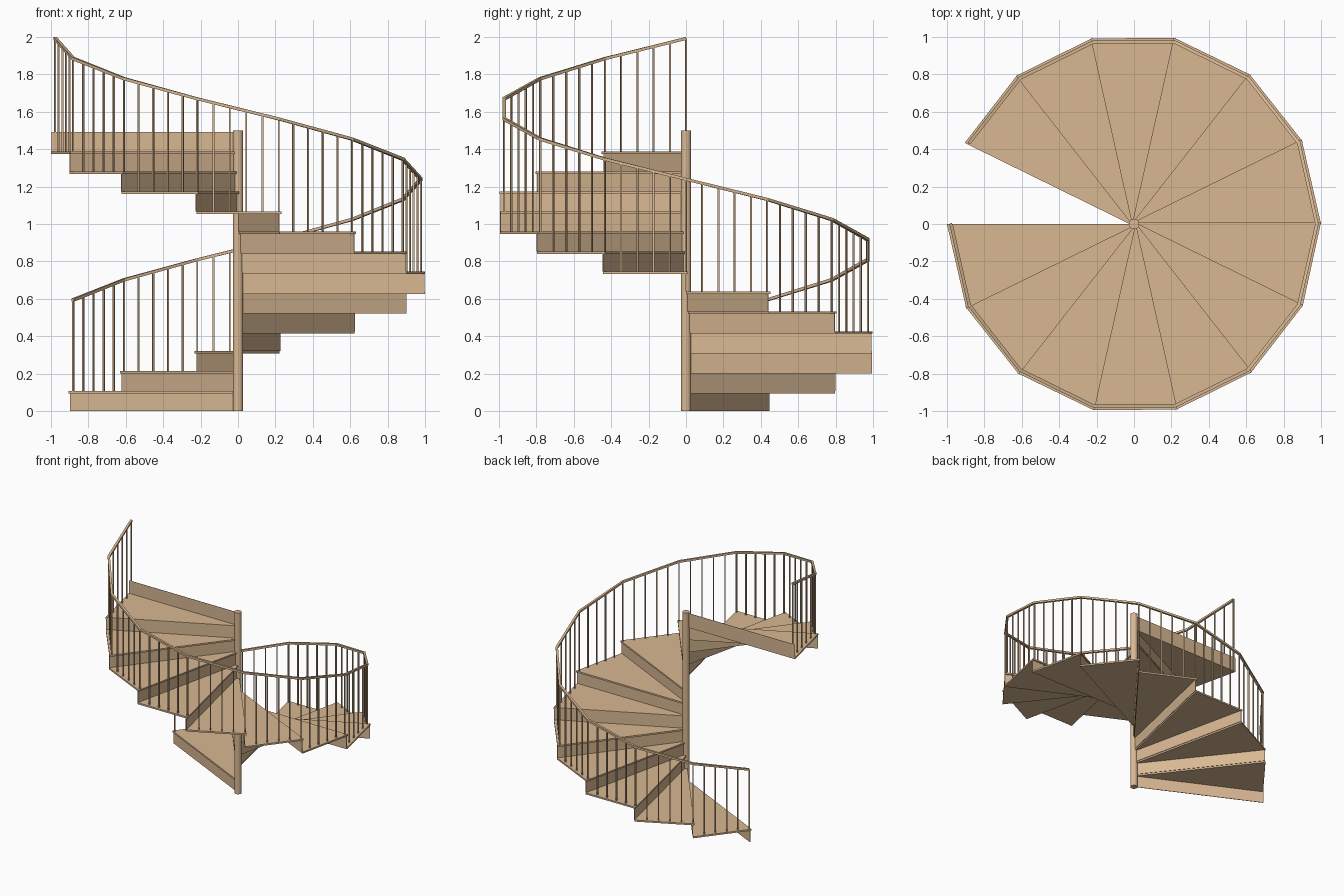
import bpy, bmesh, math
from mathutils import Vector

if "Cube" in bpy.data.objects:
    bpy.data.objects.remove(bpy.data.objects["Cube"])

STEPS = 13
ANG = 2 * math.pi / 14
RISE = 1.493 / 14
YS = 1.02            # plan is very slightly stretched in y
RAIL_R = 0.978

wood = bpy.data.materials.new("tan wood")
wood.diffuse_color = (0.69, 0.48, 0.29, 1)
wood.use_nodes = True
wood.node_tree.nodes["Principled BSDF"].inputs["Base Color"].default_value = wood.diffuse_color


def angle(i):
    return 6 * ANG - i * ANG       # climbs clockwise from the back left


def rim(i, r, z=0.0):
    a = angle(i)
    return Vector((r * math.cos(a), YS * r * math.sin(a), z))


def make(name, bm):
    bmesh.ops.recalc_face_normals(bm, faces=bm.faces)
    me = bpy.data.meshes.new(name)
    bm.to_mesh(me)
    bm.free()
    me.materials.append(wood)
    ob = bpy.data.objects.new(name, me)
    bpy.context.collection.objects.link(ob)
    return ob


def prism(bm, pts, z_low, z_high):
    """Extrude a plan outline; heights may vary per corner."""
    n = len(pts)
    lo = [bm.verts.new((p.x, p.y, z_low)) for p in pts]
    hi = [bm.verts.new((p.x, p.y, z_high)) for p in pts]
    bm.faces.new(lo[::-1])
    bm.faces.new(hi)
    for k in range(n):
        bm.faces.new((lo[k], lo[(k + 1) % n], hi[(k + 1) % n], hi[k]))


# wedge treads with a small nosing over the riser below
for i in range(STEPS):
    bm = bmesh.new()
    a = angle(i)
    nose = Vector((-math.sin(a), math.cos(a), 0)) * 0.01
    top = (i + 1) * RISE
    prism(bm, [Vector((0, 0, 0)), nose, rim(i, 1) + nose, rim(i + 1, 1)],
          top - 0.013, top)
    make(f"tread_{i + 1}", bm)

# thin risers, including the last one with no tread
for i in range(STEPS + 1):
    bm = bmesh.new()
    a = angle(i)
    back = Vector((math.sin(a), -math.cos(a), 0)) * 0.004
    if i == STEPS:
        back = -back * 0.5
    o = Vector((0, 0, 0))
    top = (i + 1) * RISE - (0.002 if i < STEPS else 0)
    prism(bm, [o, rim(i, 0.998), rim(i, 0.998) + back, back], i * RISE, top)
    make(f"riser_{i + 1}", bm)

# central pole
bm = bmesh.new()
bmesh.ops.create_cone(bm, cap_ends=True, segments=16, radius1=0.028,
                      radius2=0.028, depth=1.5)
bmesh.ops.translate(bm, verts=bm.verts, vec=(0, 0, 0.75))
pole = make("central_pole", bm)
for p in pole.data.polygons:
    p.use_smooth = len(p.vertices) == 4
pole.data.set_sharp_from_angle(angle=math.radians(40))


def rail_top(t):
    return 0.602 + t * (2.0 - 0.602) / STEPS


# handrail: rectangular section swept along the rim corners
bm = bmesh.new()
rings = []
for i in range(STEPS + 1):
    z = rail_top(i)
    rings.append([bm.verts.new(rim(i, RAIL_R + dr, z + dz)) for dr, dz in
                  ((-0.009, -0.016), (0.009, -0.016), (0.009, 0), (-0.009, 0))])
for r0, r1 in zip(rings, rings[1:]):
    for k in range(4):
        bm.faces.new((r0[k], r0[(k + 1) % 4], r1[(k + 1) % 4], r1[k]))
bm.faces.new(rings[0])
bm.faces.new(rings[-1][::-1])
make("handrail", bm)

# balusters, five to each tread plus one at the end
bm = bmesh.new()
H = 0.0045
for n in range(STEPS * 5 + 1):
    i = min(n // 5, STEPS - 1)
    f = n / 5 - i
    p = rim(i, RAIL_R).lerp(rim(i + 1, RAIL_R), f)
    u = (rim(i + 1, 1) - rim(i, 1)).normalized() * H
    v = Vector((-u.y, u.x, 0))
    prism(bm, [p - u - v, p + u - v, p + u + v, p - u + v],
          (i + 1) * RISE - 0.005, rail_top(i + f) - 0.008)
make("balusters", bm)
